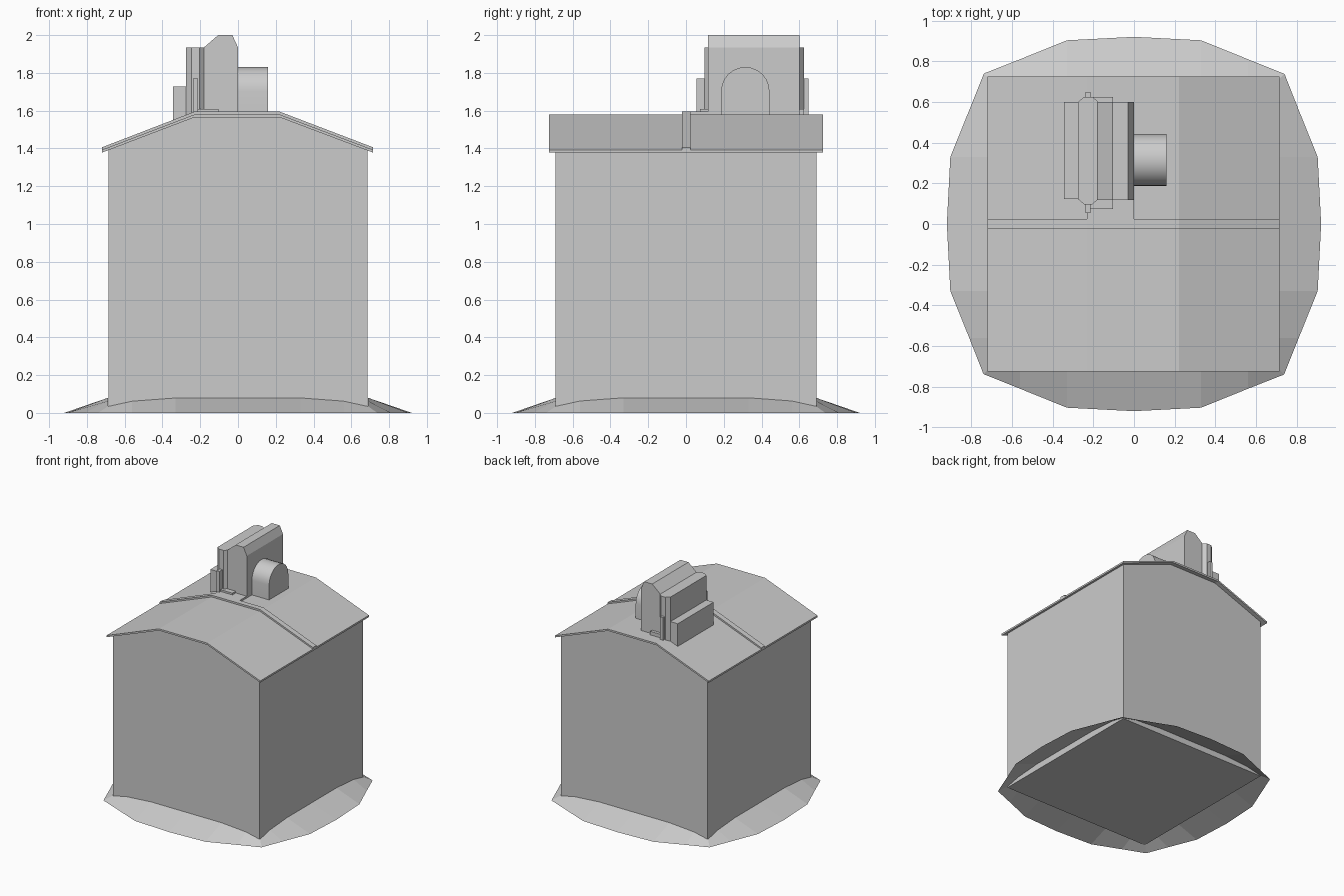
import bpy, bmesh

if "Cube" in bpy.data.objects:
    bpy.data.objects.remove(bpy.data.objects["Cube"])

def make(name, verts, faces, fix=True):
    me = bpy.data.meshes.new(name)
    me.from_pydata(verts, [], faces)
    if fix:
        bm = bmesh.new()
        bm.from_mesh(me)
        bmesh.ops.recalc_face_normals(bm, faces=bm.faces)
        bm.to_mesh(me)
        bm.free()
    ob = bpy.data.objects.new(name, me)
    bpy.context.collection.objects.link(ob)
    return ob

def prism(name, prof, lo, hi, axis):
    """Extrude a 2D profile along an axis: y takes (x,z), x takes (y,z), z takes (x,y)."""
    def put(p, d):
        a, b = p
        return {'x': (d, a, b), 'y': (a, d, b), 'z': (a, b, d)}[axis]
    n = len(prof)
    verts = [put(p, lo) for p in prof] + [put(p, hi) for p in prof]
    faces = [list(range(n)), list(range(2 * n - 1, n - 1, -1))]
    faces += [[i, (i + 1) % n, n + (i + 1) % n, n + i] for i in range(n)]
    return make(name, verts, faces)

def box(name, x0, x1, y0, y1, z0, z1):
    return prism(name, [(x0, y0), (x1, y0), (x1, y1), (x0, y1)], z0, z1, 'z')

def roof_band(top, edge, thick):
    """Bent roof cross-section with a flat crown."""
    up = [(-0.72, edge), (-0.23, top), (0.22, top), (0.715, edge)]
    return up + [(x, z - thick) for x, z in reversed(up)]

# Walls with gable-shaped top
prism("walls", [(-0.685, 0.03), (0.685, 0.03), (0.685, 1.395), (0.22, 1.57),
                (-0.23, 1.57), (-0.685, 1.395)], -0.69, 0.69, 'y')

# Roof sheet and the raised cover strip over its seam
prism("roof", roof_band(1.58, 1.393, 0.015), -0.725, 0.725, 'y')
prism("roof_strip", roof_band(1.595, 1.406, 0.02), -0.022, 0.024, 'y')
box("roof_pad", -0.23, 0.0, 0.02, 0.12, 1.57, 1.595)

# Flared ground skirt: one side, turned four times
side = [((-0.74, -0.738), (-0.688, 0.035)), ((-0.56, -0.81), (-0.56, 0.063)),
        ((-0.33, -0.903), (-0.33, 0.08)), ((0, -0.92), (0, 0.08)),
        ((0.33, -0.903), (0.33, 0.08)), ((0.56, -0.81), (0.56, 0.063))]
outer, inner = [], []
for k in range(4):
    for (ox, oy), (ix, iz) in side:
        iy = -0.688
        for _ in range(k):
            ox, oy, ix, iy = -oy, ox, -iy, ix
        outer.append((ox, oy, 0))
        inner.append((ix, iy, iz))
n = len(outer)
make("ground_skirt", outer + inner,
     [[i, (i + 1) % n, n + (i + 1) % n, n + i] for i in range(n)], fix=False)

# Rooftop unit: main housing with bevelled top
prism("unit_housing", [(-0.18, 1.56), (0, 1.56), (0, 1.935), (-0.03, 2.0),
                       (-0.105, 2.0), (-0.18, 1.935)], 0.117, 0.6, 'y')
# Middle section with chamfered ends
prism("unit_middle", [(-0.275, 0.122), (-0.245, 0.097), (-0.205, 0.097), (-0.175, 0.122),
                      (-0.175, 0.6), (-0.205, 0.625), (-0.245, 0.625), (-0.275, 0.6)],
      1.54, 1.935, 'z')
# Low rear box
box("unit_rear_box", -0.343, -0.275, 0.122, 0.6, 1.51, 1.728)

# End posts and feet, one pair at each end
for tag, py, fy in (("front", (0.055, 0.1), (0.073, 0.12)), ("back", (0.62, 0.648), (0.598, 0.625))):
    box("unit_post_" + tag, -0.238, -0.213, *py, 1.55, 1.77)
    box("unit_foot_" + tag, -0.213, -0.103, *fy, 1.57, 1.61)

# Arched outlet hood on the right face
from math import cos, sin, pi
arch = [(0.186, 1.56), (0.442, 1.56)]
arch += [(0.314 + 0.128 * cos(pi * i / 12), 1.703 + 0.128 * sin(pi * i / 12)) for i in range(13)]
hood = prism("outlet_hood", arch, -0.01, 0.16, 'x')
bpy.context.view_layer.objects.active = hood
hood.select_set(True)
bpy.ops.object.shade_smooth_by_angle(angle=0.6)
